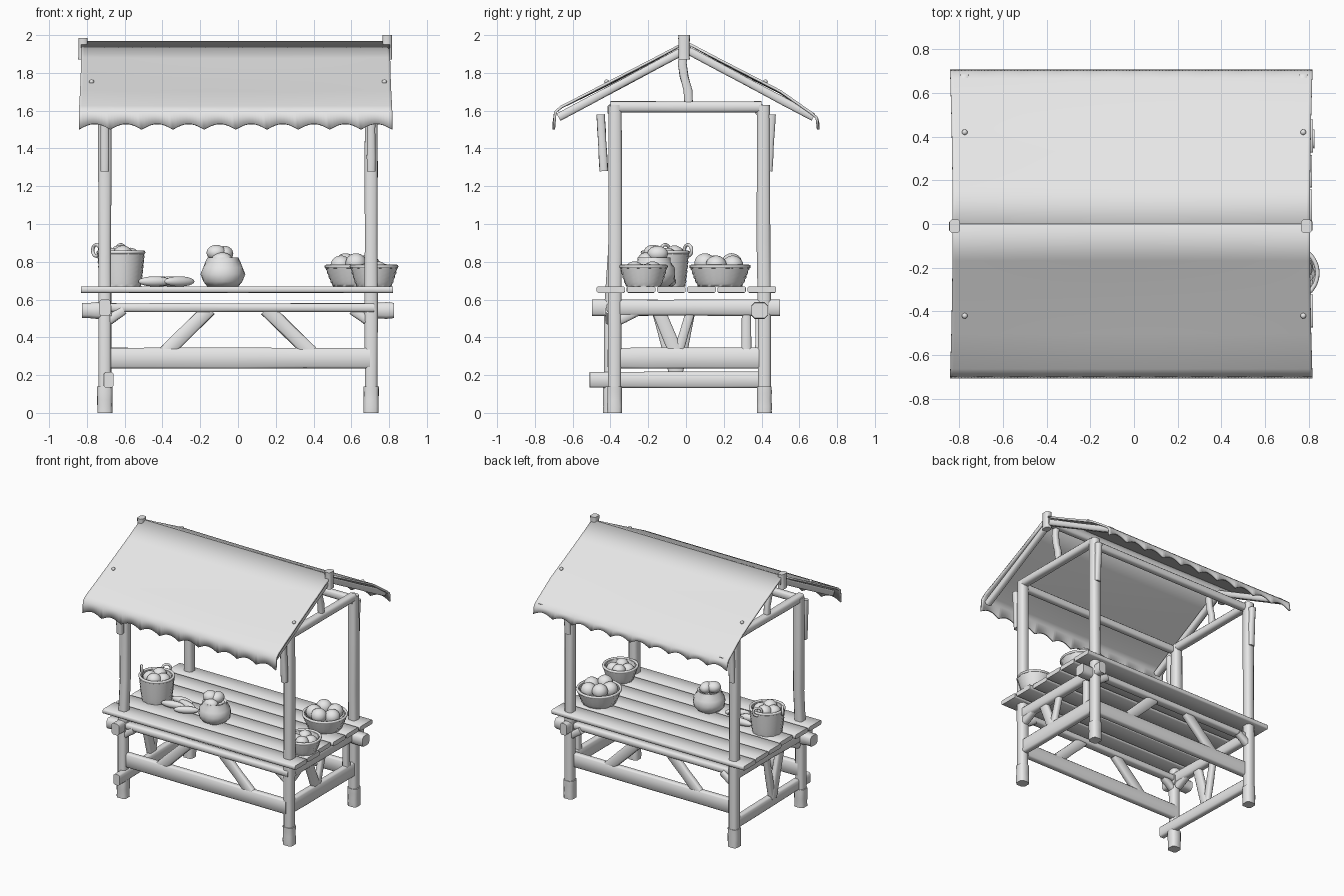
import bpy, bmesh, math, random
from mathutils import Vector, Matrix

random.seed(4)
cube = bpy.data.objects.get("Cube")
if cube:
    bpy.data.objects.remove(cube, do_unlink=True)

grey = bpy.data.materials.new("plain_grey")
grey.use_nodes = True
grey.diffuse_color = (0.8, 0.8, 0.8, 1)
grey.node_tree.nodes["Principled BSDF"].inputs["Base Color"].default_value = (0.8, 0.8, 0.8, 1)
parts = []


def finish(name, bm):
    bmesh.ops.recalc_face_normals(bm, faces=bm.faces)
    mesh = bpy.data.meshes.new(name)
    bm.to_mesh(mesh)
    bm.free()
    mesh.materials.append(grey)
    ob = bpy.data.objects.new(name, mesh)
    bpy.context.collection.objects.link(ob)
    parts.append(ob)
    return ob


def bridge(bm, rings):
    for a, b in zip(rings, rings[1:]):
        n = len(a)
        for i in range(n):
            bm.faces.new((a[i], a[(i + 1) % n], b[(i + 1) % n], b[i]))


def beam(name, path, w, h, rough=0.05, steps=4):
    """Rough-hewn timber with chamfered corners along a path of points."""
    pts = [Vector(p) for p in path]
    if len(pts) == 2:
        pts = [pts[0].lerp(pts[1], i / steps) for i in range(steps + 1)]
    d = (pts[-1] - pts[0]).normalized()
    up = Vector((0, 1, 0)) if abs(d.z) > 0.9 else Vector((0, 0, 1))
    side = up.cross(d).normalized()
    up = d.cross(side)
    cut = 0.2 * min(w, h)
    bm = bmesh.new()
    rings = []
    for p in pts:
        sw = w / 2 * (1 + random.uniform(-rough, rough))
        sh = h / 2 * (1 + random.uniform(-rough, rough))
        a, b = sw - cut, sh - cut
        corners = [(sw, -b), (sw, b), (a, sh), (-a, sh), (-sw, b), (-sw, -b), (-a, -sh), (a, -sh)]
        rings.append([bm.verts.new(p + side * x + up * y) for x, y in corners])
    bridge(bm, rings)
    bm.faces.new(rings[0])
    bm.faces.new(rings[-1])
    return finish(name, bm)


def lathe(name, profile, at, sides=32, weave=0.0):
    """Turned shape; weave pushes alternate rows in and out like wicker."""
    bm = bmesh.new()
    rings = []
    for k, (r, z) in enumerate(profile):
        ring = []
        for i in range(sides):
            a = math.tau * i / sides
            rr = r + weave * (-1) ** k * math.cos(a * sides / 4)
            ring.append(bm.verts.new((at[0] + rr * math.cos(a), at[1] + rr * math.sin(a), at[2] + z)))
        rings.append(ring)
    bridge(bm, rings)
    bm.faces.new(rings[0])
    bm.faces.new(rings[-1])
    return finish(name, bm)


def blob(name, at, size, turn=0.0):
    bm = bmesh.new()
    m = Matrix.Translation(at) @ Matrix.Rotation(turn, 4, "Z") @ Matrix.Diagonal((*size, 1))
    bmesh.ops.create_icosphere(bm, subdivisions=3, radius=1, matrix=m)
    return finish(name, bm)


def loop(name, at, radius, thick, rot):
    bpy.ops.mesh.primitive_torus_add(location=at, rotation=rot, major_radius=radius,
                                     minor_radius=thick, major_segments=28, minor_segments=8)
    ob = bpy.context.object
    ob.name = name
    ob.data.materials.append(grey)
    parts.append(ob)


TOP = 0.67

# Corner posts with thicker feet, eave props and roof knobs
for sx, xn in ((-1, "right"), (1, "left")):
    for sy, yn in ((-1, "front"), (1, "back")):
        x = 0.705 * sx
        y = 0.415 if sy > 0 else (-0.378 if sx > 0 else -0.4)
        top = 0.41 if sy > 0 else -0.375
        tag = f"{yn}_{xn}"
        beam("post_" + tag, [(x, y, 0), (x, y, 0.55), (x, top, 0.9), (x, top, 1.3), (x, top, 1.63)], 0.068, 0.07)
        beam("post_foot_" + tag, [(x, y, 0), (x, y, 0.14)], 0.08, 0.078, 0.03)
        beam("eave_prop_" + tag, [(x, 0.435 * sy, 1.28), (x, 0.452 * sy, 1.58)], 0.045, 0.045)
        beam("corner_bracket_" + tag, [(x - 0.1 * sx, y, 0.545), (x - 0.02 * sx, y, 0.49)], 0.05, 0.05)
        blob("roof_knob_" + tag, (0.775 * sx, 0.42 * sy, 1.753), (0.013, 0.013, 0.012))

# Table frame: long rails reach past one corner each, lower boards and struts
for sy, yn in ((-1, "front"), (1, "back")):
    y = 0.39 * sy
    beam(yn + "_upper_rail", [(-0.72, y, 0.557), (0.72, y, 0.557)], 0.06, 0.046)
    beam(yn + "_rail_end", [(0.67 * sy, y, 0.542), (0.825 * sy, y, 0.542)], 0.085, 0.085)
    for sx in (-1, 1):
        beam(yn + "_strut", [(0.385 * sx, y, 0.32), (0.15 * sx, y, 0.55)], 0.045, 0.075)
    beam(yn + "_lower_board", [(-0.7, y, 0.29), (0.7, y, 0.29)], 0.05, 0.11, 0.03)
    beam(yn + "_eave_rail", [(-0.72, y, 1.605), (0.72, y, 1.605)], 0.05, 0.055)

# End frames, gables and roof timbers
for sx, xn in ((-1, "right"), (1, "left")):
    x = 0.705 * sx
    far = 0.498 * sx
    beam(xn + "_table_rail", [(x, -0.4 * sx, 0.557), (x, far, 0.557)], 0.06, 0.085)
    low, start = (0.29, -0.38) if sx > 0 else (0.175, -0.51)
    beam(xn + "_lower_rail", [(x + (0.02 if sx < 0 else 0), start, low), (x, 0.4, low)],
         0.05, 0.11 if sx > 0 else 0.085, 0.03)
    beam(xn + "_strut_a", [(x, -0.05, low + 0.02), (x, -0.145, 0.54)], 0.04, 0.07)
    beam(xn + "_strut_b", [(x, -0.045, low + 0.02), (x, 0.025, 0.54)], 0.04, 0.05)
    beam(xn + "_end_bracket", [(x, -0.25, 0.545), (x, -0.36, 0.49)], 0.05, 0.055)
    beam(xn + "_tie_beam", [(x, -0.4, 1.62), (x, 0.4, 1.62)], 0.06, 0.058)
    beam(xn + "_king_post", [(x, 0.015, 1.62), (x, 0.01, 1.71), (x, -0.01, 1.78),
                             (x, -0.02, 1.85), (x, -0.01, 1.94)], 0.04, 0.045)
    cx = 0.79 if sx > 0 else -0.82
    beam(xn + "_ridge_cap", [(cx, -0.01, 1.87), (cx, -0.01, 2.0 if sx > 0 else 1.985)], 0.05, 0.06)
    for sy, yn in ((-1, "front"), (1, "back")):
        beam(f"{xn}_{yn}_rafter", [(0.775 * sx, 0, 1.925), (0.775 * sx, 0.675 * sy, 1.565)], 0.045, 0.042)
beam("left_end_stud", [(0.705, 0.32, 0.29), (0.705, 0.32, 0.55)], 0.045, 0.05)
beam("ridge_pole", [(-0.83, 0, 1.925), (0.8, 0, 1.925)], 0.05, 0.05)


# Cloth roof: two slopes with a slight sag and a scalloped hem
def cloth(name, sy, eave):
    profile = [(0, 1.962), (0.165, 1.875), (0.33, 1.79), (0.5, 1.702),
               (0.66, eave + 0.015), (0.692, eave - 0.012), (0.7, 0)]
    cols = 110
    bm = bmesh.new()
    rows = []
    for y, z in profile:
        row = []
        for i in range(cols + 1):
            t = i / cols
            hem = z or 1.5 + 0.03 * abs(math.sin(math.pi * 10 * t))
            sag = -0.008 * math.sin(math.pi * t) * math.sin(math.pi * y / 0.7)
            flare = 0.012 * (y / 0.7) ** 2
            x = -0.83 - flare + t * (1.635 + 2 * flare)
            row.append(bm.verts.new((x, sy * y, hem + sag)))
        rows.append(row)
    for a, b in zip(rows, rows[1:]):
        for i in range(cols):
            bm.faces.new((a[i], a[i + 1], b[i + 1], b[i]))
    ob = finish(name, bm)
    mod = ob.modifiers.new("thickness", "SOLIDIFY")
    mod.thickness = 0.014
    mod.offset = 0


cloth("front_cloth", -1, 1.605)
cloth("back_cloth", 1, 1.575)

# Table planks
for i in range(6):
    y = -0.398 + i * 0.16
    end = 0.0 if i in (0, 5) else random.uniform(0.0, 0.03)
    beam("table_plank", [(-0.83 + end, y, 0.653), (0.82 - end, y, 0.653)], 0.15, 0.034, 0.01)


# Woven containers
def basket(name, x, y, r0, r1, h, rows):
    wall = [(r0 + (r1 - r0) * (k / rows) ** 0.8, h * k / rows) for k in range(rows + 1)]
    inside = [(r1 - 0.02, h), (r1 - 0.03, h * 0.6)]
    lathe(name, wall + inside, (x, y, TOP), 48, 0.003)
    loop(name + "_rim", (x, y, TOP + h), r1 - 0.005, 0.01, (0, 0, 0))


def fill(name, x, y, z, ring, r, count, start):
    for i in range(count):
        a = math.tau * i / count + start
        blob(name, (x + ring * math.cos(a), y + ring * math.sin(a), z + 0.012 * (i % 2)), (r, r, r * 0.95))


basket("front_basket", 0.72, -0.225, 0.09, 0.125, 0.105, 9)
fill("small_fruit", 0.72, -0.225, TOP + 0.075, 0.052, 0.048, 4, 0.4)
basket("back_basket", 0.62, 0.18, 0.115, 0.158, 0.105, 9)
fill("large_fruit", 0.62, 0.18, TOP + 0.11, 0.08, 0.056, 5, 1.0)
basket("tall_basket", -0.62, -0.11, 0.105, 0.125, 0.18, 14)
fill("tall_basket_goods", -0.62, -0.11, TOP + 0.155, 0.05, 0.052, 4, 0.2)
loop("tall_basket_handle_side", (-0.75, -0.11, TOP + 0.19), 0.03, 0.009, (math.pi / 2, 0, math.pi / 2 + 0.7))
loop("tall_basket_handle_back", (-0.62, 0.01, TOP + 0.19), 0.03, 0.009, (math.pi / 2, 0, 0.7))

# Sack with a ragged open mouth, topped with loaves
lathe("sack", [(0.08, 0), (0.106, 0.025), (0.116, 0.065), (0.107, 0.1), (0.09, 0.13), (0.084, 0.152),
               (0.07, 0.148), (0.06, 0.12)], (-0.08, -0.17, TOP), 24, 0.003)
blob("sack_loaf", (-0.115, -0.175, TOP + 0.178), (0.052, 0.05, 0.042), 0.3)
blob("sack_loaf", (-0.07, -0.15, TOP + 0.172), (0.045, 0.055, 0.042))
blob("sack_loaf", (-0.085, -0.21, TOP + 0.14), (0.055, 0.045, 0.04))

# Loose vegetables lying on the table
for x, y, turn in ((-0.44, -0.17, 0.2), (-0.35, -0.12, -0.3), (-0.31, -0.19, 0.5), (-0.42, -0.08, 0.0)):
    blob("loose_vegetable", (x, y, TOP + 0.026), (0.09, 0.027, 0.027), turn)

# Smooth shading with sharp timber edges kept
bpy.ops.object.select_all(action="DESELECT")
for ob in parts:
    ob.select_set(True)
bpy.context.view_layer.objects.active = parts[0]
bpy.ops.object.shade_smooth_by_angle(angle=math.radians(50))
